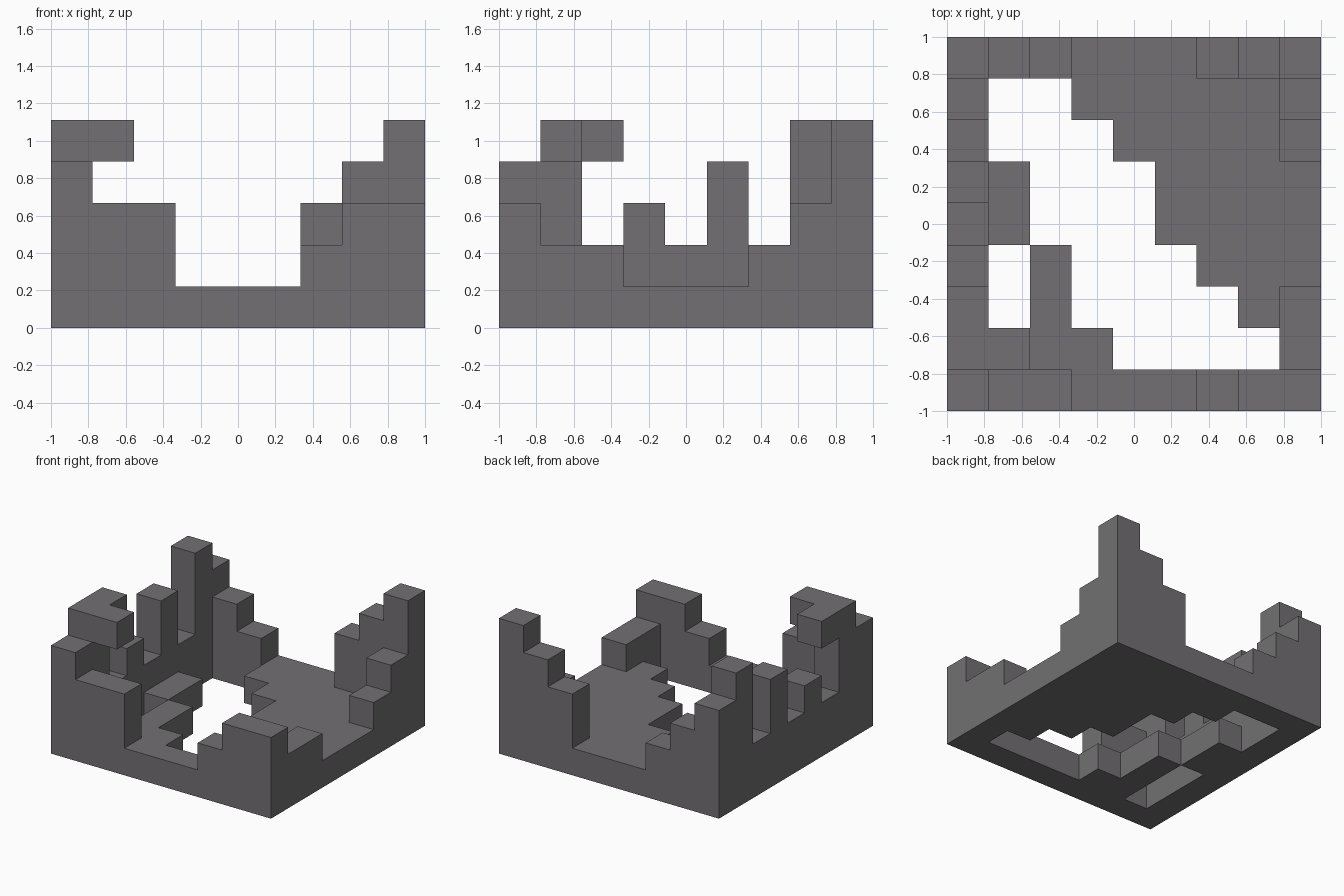
import bpy, bmesh
from mathutils import Vector

cube = bpy.data.objects.get("Cube")
if cube:
    bpy.data.objects.remove(cube, do_unlink=True)

N = 9
S = 2 / N  # block size

stone = bpy.data.materials.new("dark_grey_stone")
stone.use_nodes = True
colour = (0.17, 0.163, 0.17, 1)
stone.diffuse_color = colour
bsdf = next(n for n in stone.node_tree.nodes if n.type == 'BSDF_PRINCIPLED')
bsdf.inputs["Base Color"].default_value = colour
bsdf.inputs["Roughness"].default_value = 0.9

# Broken floor plan, back row first
PLAN = ["#########",
        "#..######",
        "#...#####",
        "##...####",
        "##...####",
        "#.#...###",
        "#.#....##",
        "#.##....#",
        "#########"]
floor = {(i, N - 1 - r, 0) for r, row in enumerate(PLAN)
         for i, c in enumerate(row) if c == "#"}


def wall(heights, place):
    """Blocks above the floor for a run of column heights."""
    return {(*place(n), k) for n, h in enumerate(heights) for k in range(1, int(h))}


# Ruined walls as column heights, side walls run front to back
parts = {
    "floor_slab": floor,
    "front_wall": wall("433111233", lambda n: (n, 0)),
    "back_wall": wall("432111345", lambda n: (n, N - 1)),
    "right_side_wall": wall("152324251", lambda n: (0, n)),
    "left_side_wall": wall("122111231", lambda n: (N - 1, n)),
    "overhanging_ledge": {(1, 1, 4), (0, 2, 4)},
}
solid = set().union(*parts.values())


def build(name, cells):
    """Mesh of the exposed block faces, merged into large flat faces."""
    bm = bmesh.new()
    for cell in sorted(cells):
        centre = Vector(cell) + Vector((0.5, 0.5, 0.5))
        for axis in range(3):
            for sign in (-1, 1):
                d = Vector((0, 0, 0))
                d[axis] = sign
                if tuple(int(a + b) for a, b in zip(cell, d)) in solid:
                    continue
                u = Vector((0, 0, 0))
                u[(axis + 1) % 3] = 0.5
                v = d.cross(u)
                mid = centre + d / 2
                corners = (mid - u - v, mid + u - v, mid + u + v, mid - u + v)
                bm.faces.new([bm.verts.new((c.x * S - 1, c.y * S - 1, c.z * S))
                              for c in corners])
    bmesh.ops.remove_doubles(bm, verts=bm.verts, dist=S / 100)
    bmesh.ops.dissolve_limit(bm, angle_limit=0.02, verts=bm.verts, edges=bm.edges)
    mesh = bpy.data.meshes.new(name)
    bm.to_mesh(mesh)
    bm.free()
    mesh.materials.append(stone)
    bpy.context.collection.objects.link(bpy.data.objects.new(name, mesh))


for part_name, part_cells in parts.items():
    build(part_name, part_cells)
